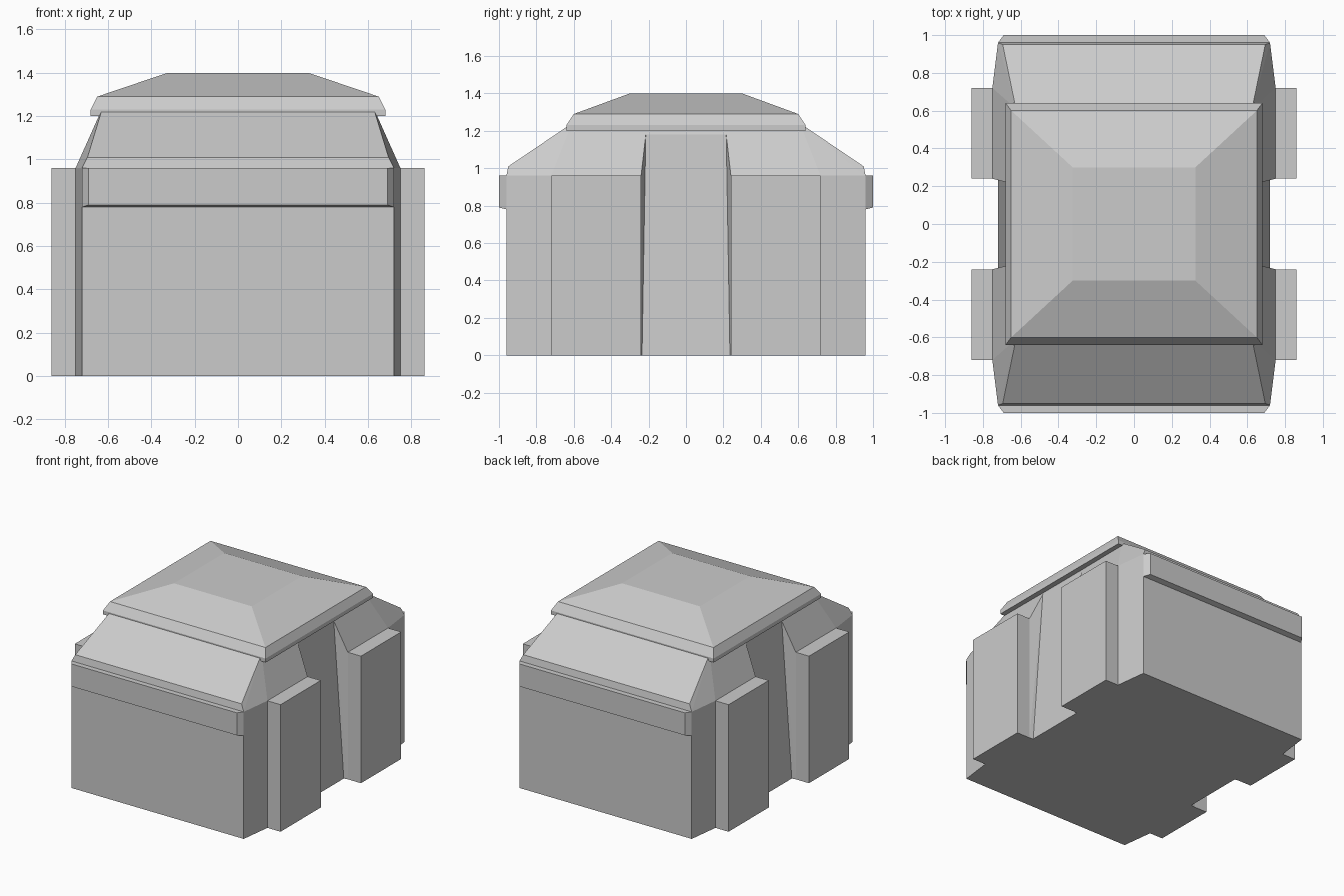
import bpy
import bmesh

default = bpy.data.objects.get("Cube")
if default:
    bpy.data.objects.remove(default, do_unlink=True)

grey = bpy.data.materials.new("plain_grey")
grey.use_nodes = True
colour = (0.6, 0.6, 0.6, 1)
grey.diffuse_color = colour
grey.node_tree.nodes["Principled BSDF"].inputs["Base Color"].default_value = colour


def solid(name, points, mirror=(True, False), flip=1):
    """Convex solid around the points, optionally mirrored across x and y."""
    bm = bmesh.new()
    for x, y, z in points:
        for sx in ((1, -1) if mirror[0] else (1,)):
            for sy in ((1, -1) if mirror[1] else (flip,)):
                bm.verts.new((x * sx, y * sy, z))
    hull = bmesh.ops.convex_hull(bm, input=bm.verts)
    unused = {g for g in hull["geom_interior"] + hull["geom_unused"]
              if isinstance(g, bmesh.types.BMVert)}
    bmesh.ops.delete(bm, geom=list(unused), context='VERTS')
    bmesh.ops.dissolve_limit(bm, angle_limit=0.01, verts=bm.verts, edges=bm.edges)
    bmesh.ops.recalc_face_normals(bm, faces=bm.faces)
    mesh = bpy.data.meshes.new(name)
    bm.to_mesh(mesh)
    bm.free()
    mesh.materials.append(grey)
    obj = bpy.data.objects.new(name, mesh)
    bpy.context.collection.objects.link(obj)
    return obj


# Middle of the body, with side panels leaning inwards
solid("middle_core", [(0.72, 0.25, 0), (0.65, 0.25, 1.18), (0.621, 0.25, 1.24)],
      (True, True))

# Overhanging roof with a chamfered rim and a shallow hipped top
solid("roof", [(0.68, 0.64, 1.2), (0.68, 0.64, 1.23),
               (0.65, 0.60, 1.29), (0.325, 0.30, 1.40)], (True, True))

for end, sign in (("front", -1), ("back", 1)):
    # Large end block with sloping shoulders
    solid(end + "_block", [
        (0.72, 0.96, 0), (0.75, 0.72, 0), (0.75, 0.24, 0), (0.72, 0.235, 0),
        (0.72, 0.96, 0.96), (0.75, 0.72, 0.96), (0.75, 0.24, 0.96),
        (0.695, 0.95, 1.01), (0.65, 0.215, 1.18),
        (0.621, 0.215, 1.24), (0.625, 0.61, 1.24)], flip=sign)

    # Raised band under the shoulder
    solid(end + "_band", [
        (0.72, 0.96, 0.78), (0.69, 1.0, 0.79), (0.72, 0.96, 0.96),
        (0.69, 1.0, 0.96), (0.72, 0.94, 0.78), (0.72, 0.94, 0.96)], flip=sign)

    # Buttresses on both sides
    for side, direction in (("left", 1), ("right", -1)):
        solid(end + "_" + side + "_buttress",
              [(x * direction, y, z) for x in (0.74, 0.86)
               for y in (0.24, 0.72) for z in (0, 0.96)],
              (False, False), sign)
